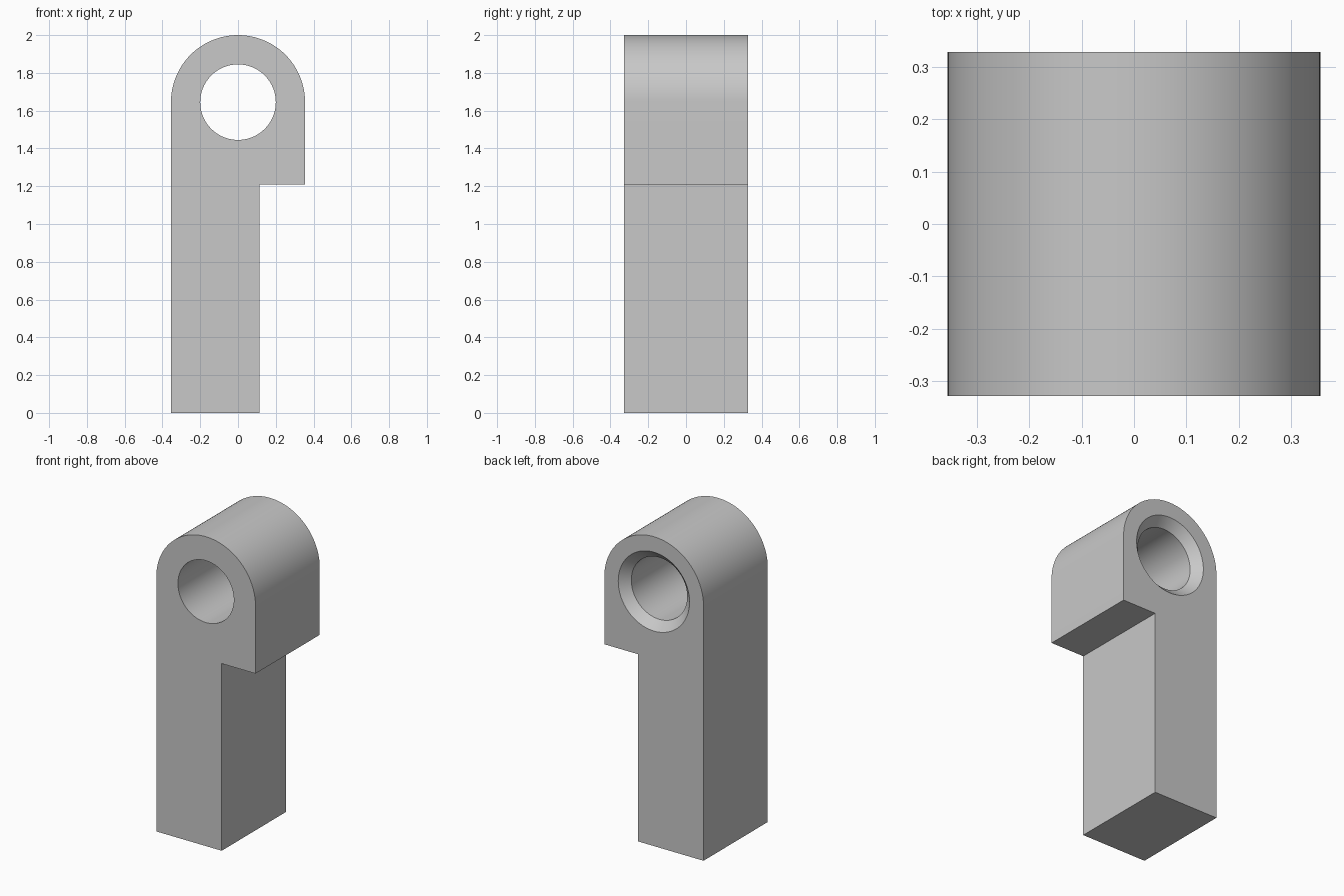
import bpy, bmesh
from math import sin, cos, pi

cube = bpy.data.objects.get("Cube")
if cube:
    bpy.data.objects.remove(cube)

HALF_DEPTH = 0.328
RADIUS = 0.355          # rounded head
EYE_Z = 2 - RADIUS      # centre of head and bore
BORE, SINK = 0.2, 0.255
STEM_X, SHOULDER_Z = 0.113, 1.21

grey = bpy.data.materials.new("plain grey")
grey.use_nodes = True
grey.diffuse_color = (0.58, 0.58, 0.58, 1)
grey.node_tree.nodes["Principled BSDF"].inputs["Base Color"].default_value = grey.diffuse_color


def circle(radius, start, end, steps):
    """Points (x, z) on an arc around the bore centre."""
    angles = [start + (end - start) * i / steps for i in range(steps + 1)]
    return [(radius * cos(a), EYE_Z + radius * sin(a)) for a in angles]


def loft(name, sections):
    """Solid through matching closed outlines, each given as (y, points)."""
    bm = bmesh.new()
    rings = [[bm.verts.new((x, y, z)) for x, z in pts] for y, pts in sections]
    for a, b in zip(rings, rings[1:]):
        for i in range(len(a)):
            j = (i + 1) % len(a)
            bm.faces.new((a[i], a[j], b[j], b[i]))
    bm.faces.new(rings[0])
    bm.faces.new(rings[-1])
    bmesh.ops.recalc_face_normals(bm, faces=bm.faces)
    mesh = bpy.data.meshes.new(name)
    bm.to_mesh(mesh)
    bm.free()
    mesh.materials.append(grey)
    obj = bpy.data.objects.new(name, mesh)
    bpy.context.collection.objects.link(obj)
    return obj


# Stem with stepped shoulder and round head
outline = circle(RADIUS, 0, pi, 64) + [
    (-RADIUS, 0), (STEM_X, 0), (STEM_X, SHOULDER_Z), (RADIUS, SHOULDER_Z)]
body = loft("eye_bracket", [(-HALF_DEPTH, outline), (HALF_DEPTH, outline)])

# Bore with a countersink at the back
slope = SINK - BORE
stations = [(-HALF_DEPTH - slope, BORE), (HALF_DEPTH - slope, BORE),
            (HALF_DEPTH + slope, SINK + slope)]
cutter = loft("bore_cutter", [(y, circle(r, 0, 2 * pi, 96)[:-1]) for y, r in stations])
cutter.hide_render = True

cut = body.modifiers.new("bore", "BOOLEAN")
cut.operation = "DIFFERENCE"
cut.solver = "EXACT"
cut.object = cutter
bpy.ops.object.select_all(action="DESELECT")
bpy.context.view_layer.objects.active = body
body.select_set(True)
bpy.ops.object.modifier_apply(modifier=cut.name)
bpy.data.objects.remove(cutter)
bpy.ops.object.shade_smooth_by_angle()
